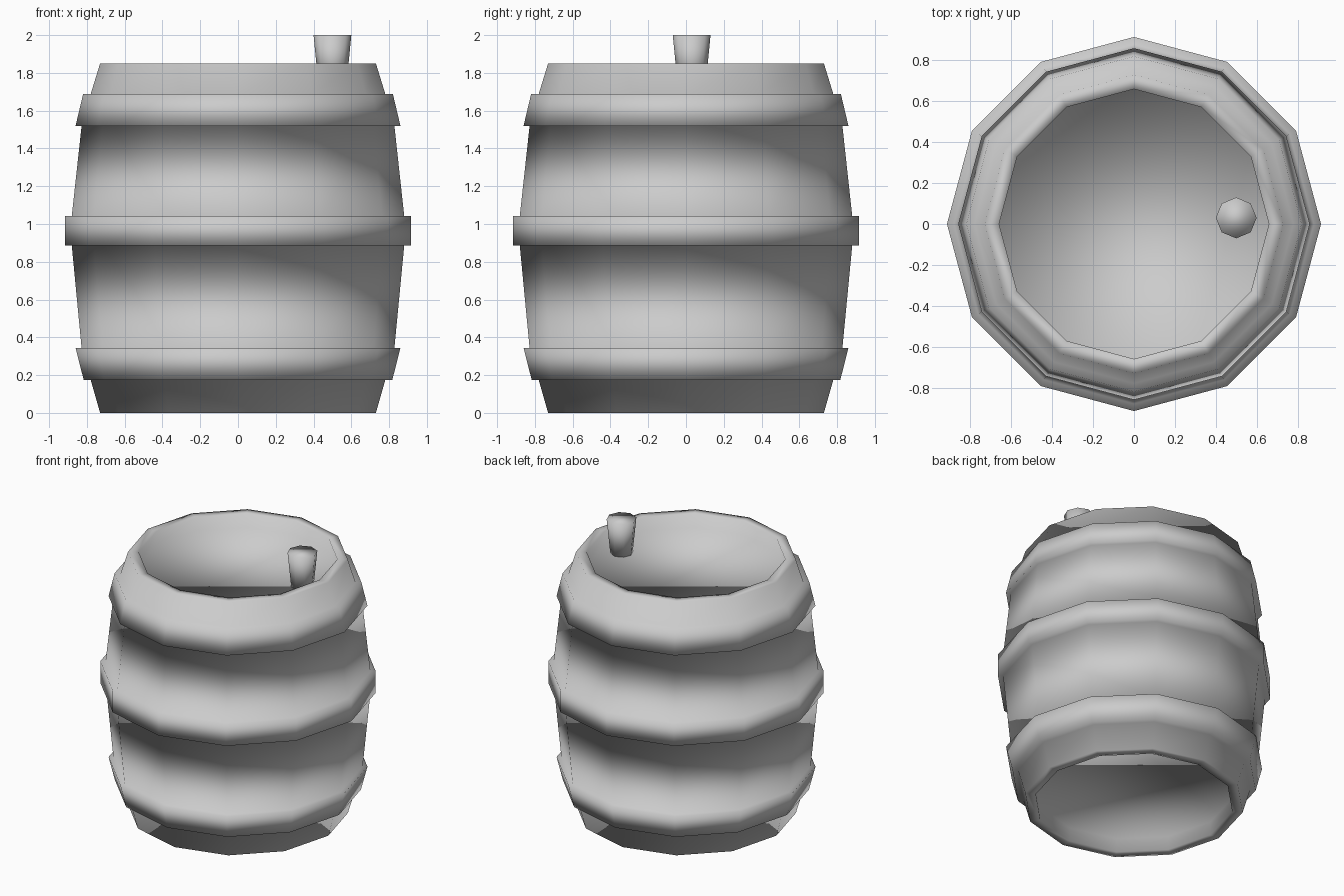
import bpy, bmesh, math

if "Cube" in bpy.data.objects:
    bpy.data.objects.remove(bpy.data.objects["Cube"])


def lathe(name, profile, sides, center=(0, 0)):
    """Spin an (r, z) profile around z and close both ends with flat caps."""
    bm = bmesh.new()
    rings = []
    for r, z in profile:
        rings.append([bm.verts.new((center[0] + r * math.cos(2 * math.pi * i / sides),
                                    center[1] + r * math.sin(2 * math.pi * i / sides), z))
                      for i in range(sides)])
    for a, b in zip(rings, rings[1:]):
        for i in range(sides):
            j = (i + 1) % sides
            bm.faces.new((a[i], a[j], b[j], b[i]))
    bm.faces.new(rings[0][::-1])
    bm.faces.new(rings[-1])
    bmesh.ops.recalc_face_normals(bm, faces=bm.faces)
    for f in bm.faces:
        f.smooth = True
    mesh = bpy.data.meshes.new(name)
    bm.to_mesh(mesh)
    bm.free()
    obj = bpy.data.objects.new(name, mesh)
    bpy.context.collection.objects.link(obj)
    return obj


# Barrel: recessed bottom, bulging staves with three stepped hoops, recessed lid
bottom = [(0.66, 0.10), (0.66, 0.0), (0.73, 0.0), (0.78, 0.175)]
low_hoop = [(0.817, 0.175), (0.86, 0.344), (0.828, 0.344)]
mid_hoop = [(0.88, 0.885), (0.915, 0.885), (0.915, 1.042), (0.88, 1.042)]
top_hoop = [(0.828, 1.52), (0.86, 1.52), (0.82, 1.688)]
top = [(0.78, 1.688), (0.73, 1.85), (0.66, 1.85), (0.66, 1.75)]
lathe("barrel", bottom + low_hoop + mid_hoop + top_hoop + top, 12)

# Tapered plug standing in the lid
lathe("plug", [(0.075, 1.745), (0.10, 2.0)], 8, (0.5, 0.03))
